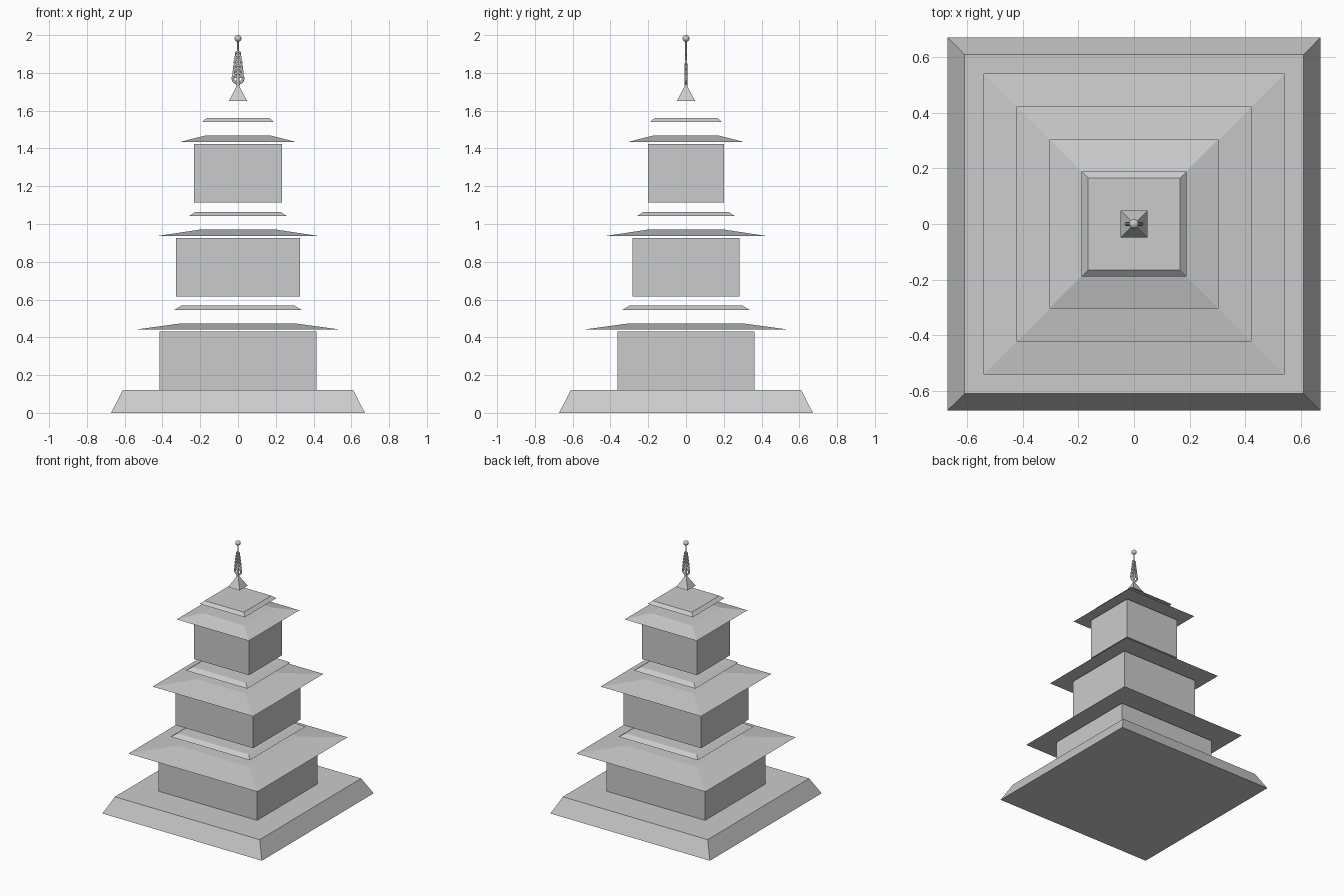
import bpy
import bmesh
import math

if "Cube" in bpy.data.objects:
    bpy.data.objects.remove(bpy.data.objects["Cube"], do_unlink=True)

# One plain stone colour for the whole tower
stone = bpy.data.materials.new("stone_grey")
stone.use_nodes = True
GREY = (0.6, 0.6, 0.6, 1)
stone.diffuse_color = GREY
stone.node_tree.nodes["Principled BSDF"].inputs["Base Color"].default_value = GREY


def frustum(name, z0, z1, bottom, top):
    """Closed four-sided block; bottom and top are (half x, half y)."""
    bm = bmesh.new()
    bmesh.ops.create_cube(bm, size=2)
    for v in bm.verts:
        hx, hy = top if v.co.z > 0 else bottom
        v.co = (v.co.x * hx, v.co.y * hy, z1 if v.co.z > 0 else z0)
    mesh = bpy.data.meshes.new(name)
    bm.to_mesh(mesh)
    bm.free()
    obj = bpy.data.objects.new(name, mesh)
    bpy.context.collection.objects.link(obj)
    mesh.materials.append(stone)
    return obj


def finish(name):
    obj = bpy.context.object
    obj.name = name
    obj.data.materials.append(stone)
    bpy.ops.object.shade_smooth_by_angle(angle=math.radians(40))


# Sloped plinth
frustum("plinth", 0, 0.12, (0.672, 0.672), (0.61, 0.61))

# Storeys: wall half x, half y, eave half, eave top half, cap half, cap top half
storeys = [
    ("lower", 0.12, 0.415, 0.362, 0.543, 0.30, 0.335, 0.30),
    ("middle", 0.616, 0.327, 0.284, 0.423, 0.205, 0.26, 0.225),
    ("upper", 1.114, 0.232, 0.20, 0.304, 0.175, 0.19, 0.165),
]
for label, z, wx, wy, eave, eave_top, cap, cap_top in storeys:
    frustum(label + "_walls", z, z + 0.31, (wx, wy), (wx, wy))
    frustum(label + "_roof", z + 0.321, z + 0.354, (eave, eave), (eave_top, eave_top))
    frustum(label + "_roof_cap", z + 0.426, z + 0.448, (cap, cap), (cap_top, cap_top))

# Spire foot and tapering rod
frustum("spire_foot", 1.652, 1.735, (0.048, 0.048), (0.004, 0.004))
bpy.ops.mesh.primitive_cone_add(vertices=16, radius1=0.009, radius2=0.004,
                                depth=0.25, location=(0, 0, 1.855))
finish("spire_rod")

# Upright rings that shrink towards the tip
for i in range(6):
    t = i / 5
    bpy.ops.mesh.primitive_torus_add(
        major_segments=24, minor_segments=10,
        major_radius=0.027 - 0.016 * t, minor_radius=0.007 - 0.002 * t,
        location=(0, 0, 1.772 + 0.15 * t - 0.02 * t * t),
        rotation=(math.pi / 2, 0, 0))
    finish("spire_ring_%d" % (i + 1))

# Ball finial
bpy.ops.mesh.primitive_uv_sphere_add(segments=24, ring_count=12, radius=0.018,
                                     location=(0, 0, 1.982))
finish("finial_ball")
